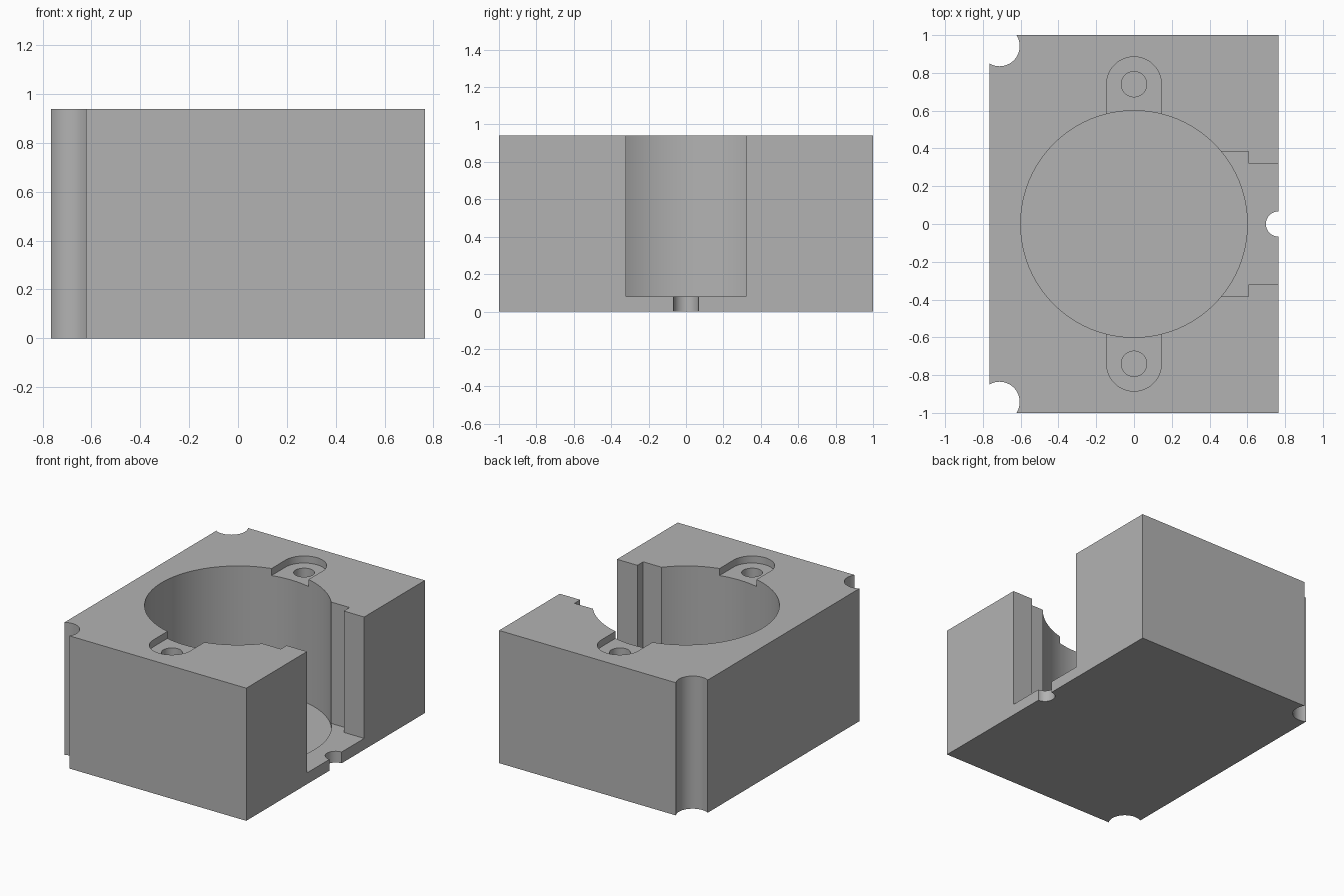
import bpy
import bmesh
from math import cos, sin, pi, radians

cube = bpy.data.objects.get("Cube")
if cube:
    bpy.data.objects.remove(cube, do_unlink=True)

HALF_X, HALF_Y, TOP = 0.765, 1.0, 0.94
SLOT_FLOOR, BORE_FLOOR, ABOVE = 0.08, 0.06, 1.1


def arc(cx, cy, r, start=0.0, sweep=2 * pi, n=48):
    """Points along an arc; a full circle leaves out the repeated end."""
    count = n if sweep >= 2 * pi else n + 1
    return [(cx + r * cos(start + sweep * i / n),
             cy + r * sin(start + sweep * i / n)) for i in range(count)]


def rect(x0, x1, y0, y1):
    return [(x0, y0), (x1, y0), (x1, y1), (x0, y1)]


def prism(name, outline, z0, z1):
    """Extrude a flat outline upwards into a solid."""
    bm = bmesh.new()
    face = bm.faces.new([bm.verts.new((x, y, z0)) for x, y in outline])
    grown = bmesh.ops.extrude_face_region(bm, geom=[face])
    verts = [g for g in grown["geom"] if isinstance(g, bmesh.types.BMVert)]
    bmesh.ops.translate(bm, verts=verts, vec=(0, 0, z1 - z0))
    bmesh.ops.recalc_face_normals(bm, faces=bm.faces[:])
    mesh = bpy.data.meshes.new(name)
    bm.to_mesh(mesh)
    bm.free()
    obj = bpy.data.objects.new(name, mesh)
    bpy.context.collection.objects.link(obj)
    return obj


# Solid block
block = prism("housing_block", rect(-HALF_X, HALF_X, -HALF_Y, HALF_Y), 0, TOP)
grey = bpy.data.materials.new("plain grey")
grey.use_nodes = True
grey.diffuse_color = (0.45, 0.45, 0.45, 1)
grey.node_tree.nodes["Principled BSDF"].inputs["Base Color"].default_value = (0.45, 0.45, 0.45, 1)
block.data.materials.append(grey)

# Main bore, stepped side opening and the half-round notch in its sill
cutters = [
    prism("bore_cutter", arc(0, 0, 0.6, n=96), BORE_FLOOR, ABOVE),
    prism("wide_slot_cutter", rect(0, 0.605, -0.385, 0.385), SLOT_FLOOR, ABOVE),
    prism("narrow_slot_cutter", rect(0.1, 0.9, -0.32, 0.32), SLOT_FLOOR, ABOVE),
    prism("sill_notch_cutter", arc(HALF_X, 0, 0.067), -0.1, 0.5),
]

# Mirrored screw recesses, screw holes and corner grooves
for side, label in ((1, "back"), (-1, "front")):
    tab = [(0.145, 0.3)] + arc(0, 0.74, 0.145, 0, pi, 24) + [(-0.145, 0.3)]
    cutters += [
        prism(label + "_recess_cutter", [(x, side * y) for x, y in tab], TOP - 0.05, ABOVE),
        prism(label + "_hole_cutter", arc(0, side * 0.74, 0.067), 0.45, ABOVE),
        prism(label + "_groove_cutter", arc(-0.712, side * 0.942, 0.107), -0.1, ABOVE),
    ]

# Cut everything out of the block
bpy.ops.object.select_all(action="DESELECT")
bpy.context.view_layer.objects.active = block
block.select_set(True)
for cutter in cutters:
    cutter.hide_render = True
    mod = block.modifiers.new(cutter.name, "BOOLEAN")
    mod.operation = "DIFFERENCE"
    mod.solver = "EXACT"
    mod.object = cutter
    bpy.ops.object.modifier_apply(modifier=mod.name)
    bpy.data.objects.remove(cutter, do_unlink=True)

bpy.ops.object.shade_smooth_by_angle(angle=radians(30))
